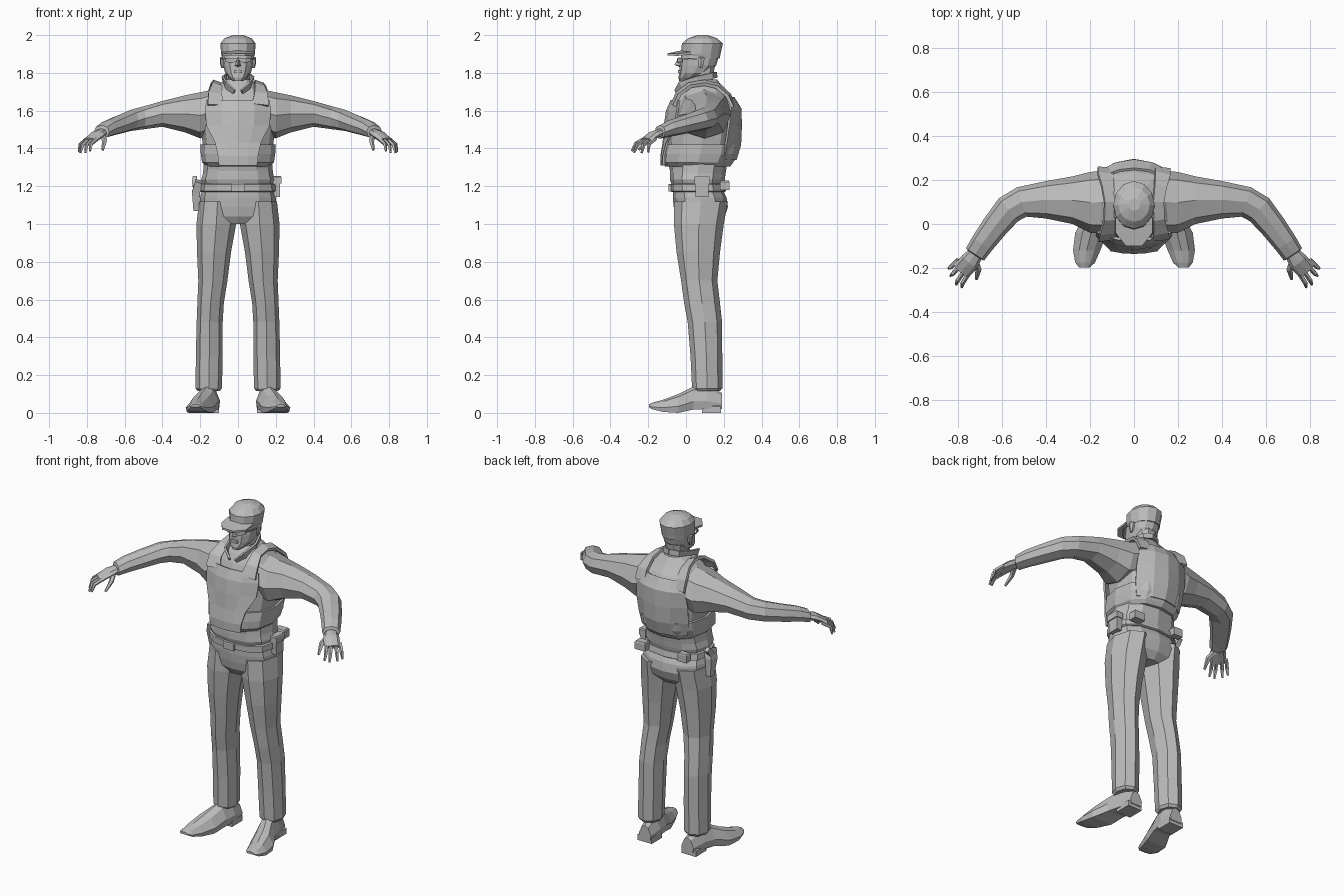
import bpy, bmesh, math
from mathutils import Vector

cloth = bpy.data.materials.new("plain_grey")
cloth.diffuse_color = (0.5, 0.5, 0.5, 1)


def mesh_object(name, verts, faces):
    me = bpy.data.meshes.new(name)
    me.from_pydata([tuple(v) for v in verts], [], faces)
    bm = bmesh.new()
    bm.from_mesh(me)
    bmesh.ops.recalc_face_normals(bm, faces=bm.faces)
    bm.to_mesh(me)
    bm.free()
    me.materials.append(cloth)
    ob = bpy.data.objects.new(name, me)
    bpy.context.collection.objects.link(ob)
    return ob


def loft(name, rings, closed=True):
    """Skin a list of equal rings and close both ends."""
    n, k = len(rings[0]), len(rings)
    faces = [(i*n + j, i*n + (j+1) % n, (i+1)*n + (j+1) % n, (i+1)*n + j)
             for i in range(k-1) for j in range(n if closed else n-1)]
    if closed:
        faces += [tuple(range(n)), tuple(range((k-1)*n, k*n))]
    return mesh_object(name, [v for r in rings for v in r], faces)


def oval(c, u, v, ru, rv, n=10, p=1.0, phase=0.0):
    """Ring round c; p below 1 makes it squarer."""
    out = []
    for i in range(n):
        a = 2*math.pi*(i + phase)/n
        s, t = math.cos(a), math.sin(a)
        s = math.copysign(abs(s)**p, s)
        t = math.copysign(abs(t)**p, t)
        out.append(Vector(c) + Vector(u)*ru*s + Vector(v)*rv*t)
    return out


def stack(name, rows, n=12, p=0.85, cx=0):
    """Upright loft from rows of (z, half width, front y, back y)."""
    return loft(name, [oval((cx, (f+b)/2, z), (1, 0, 0), (0, 1, 0), w, (b-f)/2, n, p)
                       for z, w, f, b in rows])


def strip(name, path, u, sizes, n=4, phase=0.5, p=1.0):
    """Tube along a path; u is the rough width direction, sizes are half width and height."""
    path = [Vector(q) for q in path]
    rings = []
    for i, q in enumerate(path):
        d = (path[min(i+1, len(path)-1)] - path[max(i-1, 0)]).normalized()
        w = (Vector(u) - d*d.dot(Vector(u))).normalized()
        rings.append(oval(q, w, d.cross(w), *sizes[i], n, p, phase))
    return loft(name, rings)


def flip(q, s):
    return (q[0]*s, q[1], q[2])


def box(name, c, size, taper=1.0):
    x, y, z = (k/2 for k in size)
    c = Vector(c)
    return loft(name, [[c + Vector((a*x*t, b*y*t, h)) for a, b in ((-1, -1), (1, -1), (1, 1), (-1, 1))]
                       for h, t in ((-z, taper), (z*0.7, 1), (z, 0.85))])


# Torso, vest waistband, waist and belt
stack("torso", [(1.28, .175, -.085, .20), (1.36, .18, -.10, .25), (1.45, .19, -.095, .265),
                (1.54, .20, -.09, .275), (1.62, .195, -.075, .275), (1.68, .175, -.05, .235),
                (1.725, .125, -.02, .195), (1.765, .065, .01, .165)])
stack("vest_waistband", [(1.305, .17, -.11, .235), (1.325, .19, -.125, .25), (1.37, .197, -.125, .275),
                         (1.42, .20, -.11, .28)])
stack("shirt_waist", [(1.19, .18, -.07, .195), (1.235, .195, -.085, .205), (1.27, .185, -.085, .21),
                      (1.33, .18, -.08, .22)])
stack("belt", [(1.17, .195, -.075, .205), (1.175, .203, -.085, .212), (1.21, .20, -.085, .205),
               (1.215, .185, -.07, .195)])
box("belt_buckle", (0, -.086, 1.192), (.07, .014, .042))

# Vest front and back panels
for name, rows in {
    "vest_front": [(1.31, .10, -.13, -.117), (1.36, .105, -.13, -.118), (1.43, .12, -.118, -.10),
                   (1.52, .165, -.112, -.058), (1.60, .172, -.10, -.045), (1.655, .165, -.075, -.035)],
    "vest_back": [(1.34, .15, .262, .20), (1.42, .165, .286, .21), (1.52, .17, .29, .225),
                  (1.61, .16, .288, .235), (1.67, .13, .25, .22)]}.items():
    ob = loft(name, [[(x*w, ye + (yc-ye)*(1-abs(x)**2), z) for x in (-1, -.5, 0, .5, 1)]
                     for z, w, yc, ye in rows], closed=False)
    m = ob.modifiers.new("thickness", "SOLIDIFY")
    m.thickness, m.offset = .012, 0

# Trousers seat
stack("trouser_seat", [(1.00, .10, -.03, .17), (1.04, .19, -.055, .205), (1.09, .203, -.065, .222),
                       (1.14, .20, -.07, .215), (1.18, .19, -.07, .195)])

for s, side in ((1, "left"), (-1, "right")):
    # Trouser leg, with a crease down the front and back
    legs = [(1.12, .108, .08, .098, .142), (1.0, .115, .068, .105, .132), (.85, .127, .065, .09, .115),
            (.70, .133, .070, .077, .096), (.58, .145, .085, .070, .095), (.48, .150, .100, .069, .091),
            (.30, .152, .108, .071, .084), (.13, .155, .112, .070, .080), (.115, .155, .112, .058, .068)]
    loft(side + "_trouser_leg", [oval((x*s, y, z), (1, 0, 0), (0, 1, 0), a, b, 8)
                                 for z, x, y, a, b in legs])

    # Shoe and heel
    shoe = [(.19, .143, .040, .105, .02), (.11, .15, .055, .145, .02), (.04, .165, .060, .14, .018),
            (-.04, .195, .072, .10, .0), (-.12, .215, .062, .07, .005), (-.175, .222, .045, .055, .018),
            (-.197, .225, .025, .045, .03)]
    loft(side + "_shoe", [[((x + w*k)*s, y, b + (t-b)*h) for k, h in
                           ((-.9, 0), (.9, 0), (1, .35), (.55, .85), (0, 1), (-.55, .85), (-1, .35))]
                          for y, x, w, t, b in shoe])
    box(side + "_heel", (.148*s, .135, .02), (.095, .10, .04))

    # Sleeve: shoulder, elbow, wrist
    arm = [(.12, .10, 1.60, 0, .145, .115), (.20, .098, 1.575, 0, .138, .122),
           (.28, .108, 1.583, 0, .108, .098), (.40, .11, 1.583, 0, .085, .068),
           (.51, .10, 1.56, -18, .070, .060), (.57, .065, 1.548, -40, .068, .056),
           (.635, -.015, 1.525, -52, .060, .050), (.69, -.09, 1.505, -56, .054, .044),
           (.722, -.138, 1.487, -56, .050, .036), (.724, -.141, 1.485, -56, .036, .026)]
    rings = []
    for x, y, z, ang, w, h in arm:
        a = math.radians(ang)
        u = (-math.sin(a)*s, math.cos(a), 0)
        rings.append(oval((x*s, y, z), u, (0, 0, 1), w, h, 8, .9))
    loft(side + "_sleeve", rings)

    # Hand: palm, four fingers, thumb
    across = Vector((.8*s, .6, 0))
    strip(side + "_palm", [flip(q, s) for q in ((.712, -.125, 1.488), (.745, -.17, 1.472), (.785, -.215, 1.443))],
          across, [(.032, .021), (.045, .022), (.044, .014)], 8, 0)
    for i, (base, tip) in enumerate([((.815, -.183, 1.442), (.842, -.200, 1.380)),
                                     ((.800, -.203, 1.445), (.833, -.235, 1.376)),
                                     ((.780, -.222, 1.445), (.808, -.275, 1.378)),
                                     ((.760, -.233, 1.445), (.783, -.287, 1.386))]):
        b, t = Vector(flip(base, s)), Vector(flip(tip, s))
        mid = b.lerp(t, .5) + Vector((.006*s, -.006, .010))
        strip(f"{side}_finger_{i+1}", [b - Vector((.015*s, -.02, -.008)), mid, t], across,
              [(.011, .012), (.011, .011), (.006, .006)], 5)
    strip(side + "_thumb", [flip(q, s) for q in ((.72, -.165, 1.468), (.706, -.205, 1.44), (.716, -.25, 1.392))],
          across, [(.018, .014), (.015, .013), (.007, .007)], 5)

    # Vest shoulder strap and shirt collar
    strip(side + "_vest_strap", [flip(q, s) for q in (
        (.118, -.068, 1.63), (.122, -.040, 1.69), (.112, .02, 1.735), (.11, .10, 1.748),
        (.12, .17, 1.73), (.13, .225, 1.68), (.13, .25, 1.62))], (s, 0, -.35*s),
        [(.062, .012), (.05, .012), (.036, .012), (.036, .012), (.04, .012), (.05, .012), (.05, .012)])
    strip(side + "_collar", [flip(q, s) for q in (
        (.02, -.052, 1.70), (.062, -.025, 1.735), (.078, .06, 1.765), (.05, .14, 1.785), (0, .16, 1.79))],
        (.2*s, -.2, 1), [(.016, .008), (.03, .008), (.026, .008), (.022, .008), (.022, .008)])

    # Ear and spectacle lens, with its arm
    stack(side + "_ear", [(1.825, .006, .068, .085), (1.85, .012, .062, .098), (1.88, .013, .06, .10),
                          (1.885, .006, .07, .09)], 6, 1, .083*s)
    strip(side + "_lens", [flip(q, s) for q in ((.008, -.044, 1.868), (.035, -.042, 1.866), (.066, -.020, 1.868))],
          (0, 0, 1), [(.012, .004), (.018, .004), (.012, .004)])
    strip(side + "_spectacle_arm", [flip(q, s) for q in ((.066, -.02, 1.875), (.084, .02, 1.876), (.087, .075, 1.874))],
          (0, 0, 1), [(.005, .003)]*3)

# Neck, head, nose, mouth and spectacle bridge
stack("neck", [(1.69, .07, -.01, .15), (1.76, .06, .02, .145), (1.84, .062, .03, .155)], 10)
stack("head", [(1.757, .026, -.036, .03), (1.775, .048, -.040, .07), (1.80, .068, -.036, .125),
               (1.84, .079, -.034, .160), (1.88, .083, -.028, .172), (1.93, .083, -.015, .178)], 12, .9)
mesh_object("nose", [(0, -.036, 1.885), (-.016, -.03, 1.838), (.016, -.03, 1.838), (0, -.062, 1.843),
                     (0, -.03, 1.83)], [(0, 1, 3), (0, 3, 2), (1, 4, 3), (4, 2, 3), (0, 2, 4, 1)])
box("lips", (0, -.036, 1.808), (.044, .014, .016))
box("spectacle_bridge", (0, -.043, 1.872), (.03, .008, .008))

# Cap and its peak
stack("cap", [(1.875, .083, -.005, .178), (1.90, .089, -.026, .183), (1.955, .094, -.022, .195),
              (1.983, .072, .01, .165), (2.0, .028, .06, .115)], 12, 1)
peak = []
for dz in (-.005, .006):
    for t, z, grow in ((-1, 1.905, 0), (0, 1.915, 0), (1, 1.905, 0), (1, 1.895, 1), (.45, 1.897, 1.5),
                       (-.45, 1.897, 1.5), (-1, 1.895, 1)):
        peak.append((t*.083, .03 - .045*(1-abs(t)) - .075*grow*(1 - .05*grow), z + dz))
loft("cap_peak", [peak[:7], peak[7:]])

# Belt gear: pouches on one hip and the back, pistol in holster on the other
box("hip_pouch", (.205, .085, 1.197), (.036, .075, .11), .9)
box("hip_pouch_flap", (.207, .085, 1.235), (.044, .082, .04))
box("back_pouch", (.15, .205, 1.205), (.07, .05, .05))
box("side_pouch", (-.13, .205, 1.205), (.06, .04, .05))
strip("holster", [(-.205, .06, 1.225), (-.222, .075, 1.17), (-.222, .085, 1.07)], (0, 1, 0),
      [(.042, .03), (.042, .03), (.026, .02)], 4)
strip("pistol_grip", [(-.225, .075, 1.195), (-.228, .10, 1.22), (-.228, .122, 1.245)], (0, 1, .6),
      [(.022, .018), (.022, .018), (.02, .016)], 4)
